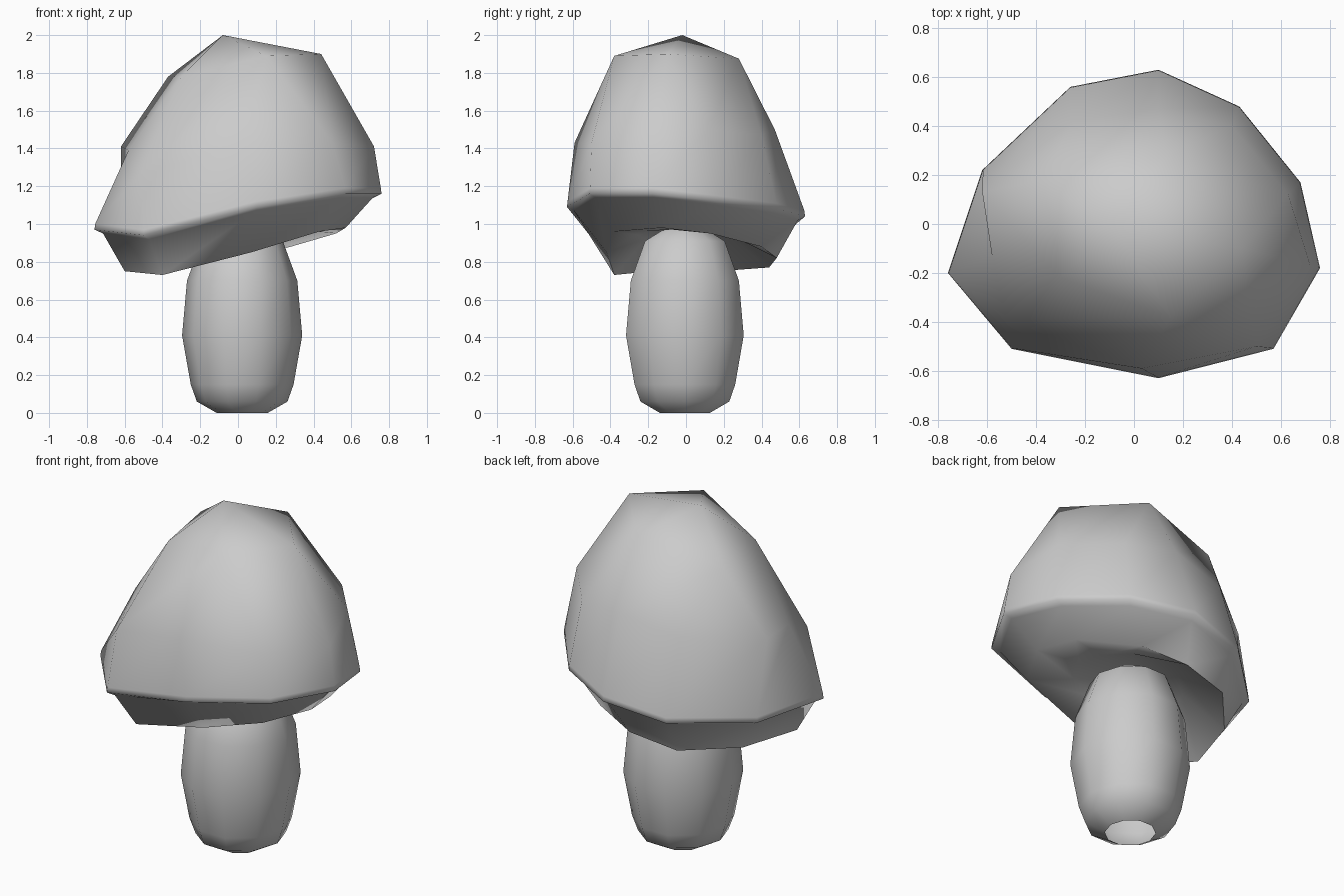
import bpy, bmesh, math

cube = bpy.data.objects.get("Cube")
if cube:
    bpy.data.objects.remove(cube)

grey = bpy.data.materials.new("light_grey")
grey.use_nodes = True
grey.diffuse_color = (0.6, 0.6, 0.6, 1)
grey.node_tree.nodes["Principled BSDF"].inputs["Base Color"].default_value = (0.6, 0.6, 0.6, 1)


def skin(bm, rings):
    """Add rings of points and join each to the next with quads."""
    loops = [[bm.verts.new(p) for p in ring] for ring in rings]
    n = len(loops[0])
    for a, b in zip(loops, loops[1:]):
        for i in range(n):
            j = (i + 1) % n
            bm.faces.new((a[i], a[j], b[j], b[i]))
    return loops


def fan(bm, loop, point):
    """Close a ring with triangles meeting at a point."""
    tip = bm.verts.new(point)
    for i in range(len(loop)):
        bm.faces.new((loop[i - 1], loop[i], tip))


def finish(bm, name):
    bmesh.ops.recalc_face_normals(bm, faces=bm.faces)
    mesh = bpy.data.meshes.new(name)
    bm.to_mesh(mesh)
    bm.free()
    mesh.materials.append(grey)
    obj = bpy.data.objects.new(name, mesh)
    bpy.context.collection.objects.link(obj)
    bpy.ops.object.select_all(action="DESELECT")
    obj.select_set(True)
    bpy.context.view_layer.objects.active = obj
    bpy.ops.object.shade_smooth_by_angle(angle=math.radians(75))


def band(ring, scale, lift):
    return [(x * scale, y * scale, z + lift) for x, y, z in ring]


# Lopsided cap: hollow underside, lip, rim band, shoulder, five-sided crown
rim = [(-0.76, -0.2, 0.98), (-0.5, -0.51, 0.95), (0.1, -0.63, 1.1), (0.57, -0.51, 1.17),
       (0.76, -0.18, 1.17), (0.68, 0.17, 1.13), (0.43, 0.48, 1.09), (0.1, 0.63, 1.05),
       (-0.26, 0.56, 0.99), (-0.62, 0.22, 0.96)]
lip = [(-0.6, -0.18, 0.75), (-0.4, -0.38, 0.73), (0.07, -0.42, 0.85), (0.43, -0.38, 0.96),
       (0.57, -0.13, 0.98), (0.52, 0.13, 0.95), (0.28, 0.4, 0.88), (0.03, 0.48, 0.82),
       (-0.25, 0.44, 0.77), (-0.49, 0.17, 0.75)]
shoulder = [(-0.58, -0.13, 1.39), (-0.52, -0.39, 1.26), (0.03, -0.59, 1.43), (0.5, -0.5, 1.43),
            (0.72, -0.17, 1.41), (0.63, 0.12, 1.5), (0.4, 0.4, 1.47), (0.1, 0.47, 1.5),
            (-0.25, 0.42, 1.43), (-0.62, 0.13, 1.41)]
crown = [(-0.3, -0.22, 1.78), (0.15, -0.38, 1.89), (0.44, -0.1, 1.9),
         (0.13, 0.28, 1.875), (-0.37, 0.18, 1.78)]
hollow = [(x * 0.42, y * 0.42, 0.94 + 0.04 * x) for x, y, z in rim]

bm = bmesh.new()
loops = skin(bm, [hollow, lip, band(rim, 0.94, -0.03), band(rim, 1, -0.01),
                  band(rim, 0.995, 0.02), shoulder])
fan(bm, loops[0], (0, 0, 0.98))
top = [bm.verts.new(p) for p in crown]
low = loops[-1]
for i in range(5):
    a, b, c = low[2 * i], low[2 * i + 1], low[(2 * i + 2) % 10]
    here, after = top[i], top[(i + 1) % 5]
    bm.faces.new((a, b, here))
    bm.faces.new((here, b, after))
    bm.faces.new((b, c, after))
fan(bm, top, (-0.08, -0.02, 2.0))
finish(bm, "mushroom_cap")

# Barrel-shaped stem, an open tube at both ends
profile = [(0.135, 0), (0.24, 0.06), (0.272, 0.15), (0.318, 0.41),
           (0.292, 0.7), (0.215, 0.91), (0.1, 0.98)]
angles = [math.tau * i / 10 for i in range(10)]
bm = bmesh.new()
skin(bm, [[(0.022 + r * math.cos(a), -0.006 + 1.03 * r * math.sin(a), z) for a in angles]
          for r, z in profile])
finish(bm, "mushroom_stem")
